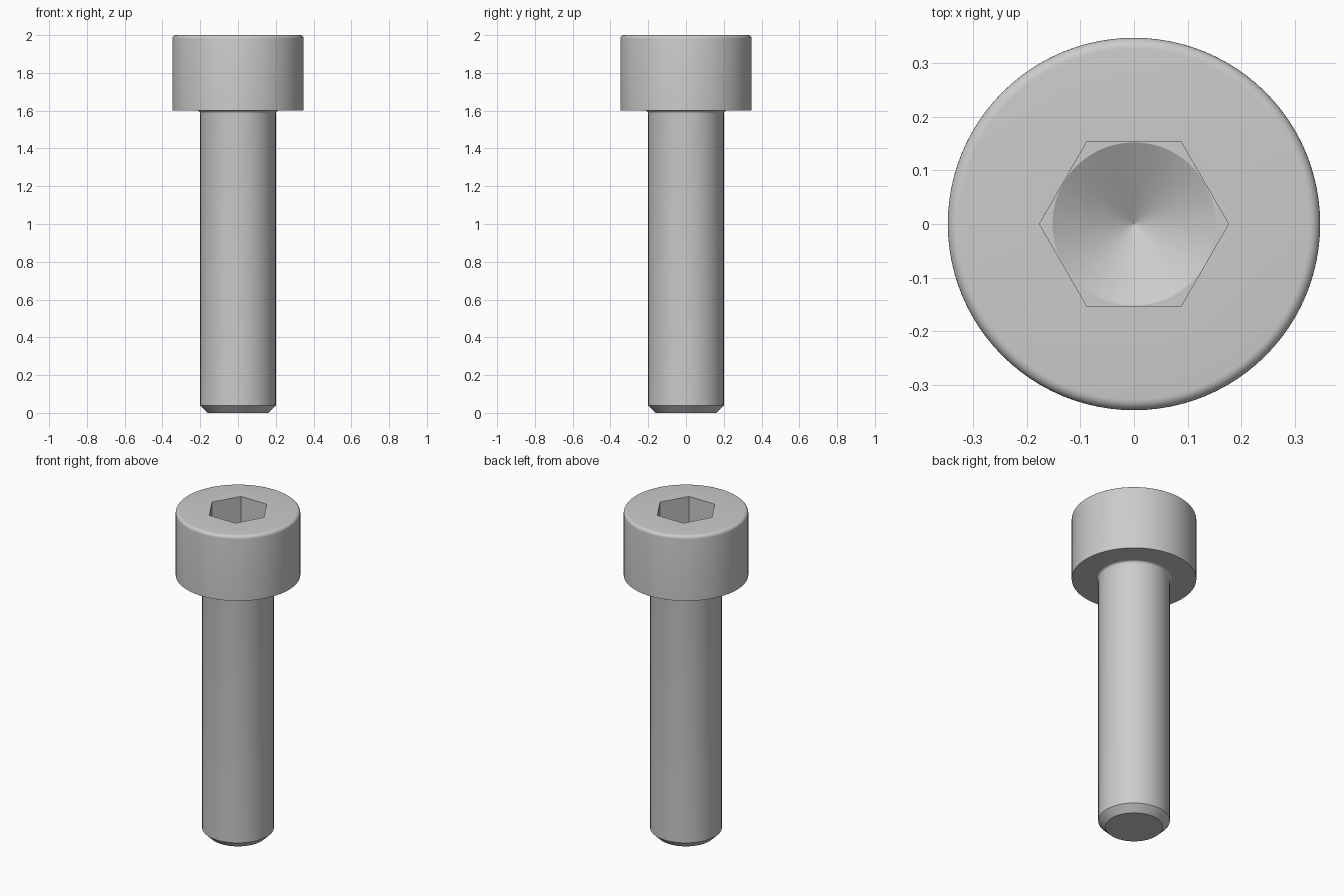
import bpy, bmesh, math

if "Cube" in bpy.data.objects:
    bpy.data.objects.remove(bpy.data.objects["Cube"])

SIDES = 96
HEAD_R, SHANK_R, HEX_R = 0.348, 0.2, 0.153
HEAD_Z, TOP, SOCKET_Z = 1.6, 2.0, 1.8
FILLET, ROUND, CHAMFER = 0.015, 0.02, 0.04
STEPS = 6

steel = bpy.data.materials.new("steel_grey")
steel.use_nodes = True
color = (0.6, 0.6, 0.6, 1)
steel.diffuse_color = color
steel.node_tree.nodes["Principled BSDF"].inputs["Base Color"].default_value = color


def arc(cx, cz, r, start, end):
    """Points of a circular arc in the profile plane, as (radius, height)."""
    angles = [math.radians(start + (end - start) * i / STEPS) for i in range(STEPS + 1)]
    return [(cx + r * math.cos(a), cz + r * math.sin(a)) for a in angles]


def ring(bm, radius, z, hexagonal=False):
    """Closed loop of vertices, either round or hexagonal with corners on x."""
    verts = []
    for i in range(SIDES):
        a = 2 * math.pi * i / SIDES
        r = radius
        if hexagonal:
            r /= math.cos(a % (math.pi / 3) - math.pi / 6)
        verts.append(bm.verts.new((r * math.cos(a), r * math.sin(a), z)))
    return verts


def bridge(bm, low, high):
    for i in range(SIDES):
        j = (i + 1) % SIDES
        bm.faces.new((low[i], low[j], high[j], high[i]))


bm = bmesh.new()

# Shank with chamfered tip, fillet under the head, head with rounded rim
profile = [(SHANK_R - CHAMFER, 0), (SHANK_R, CHAMFER)]
profile += arc(SHANK_R + FILLET, HEAD_Z - FILLET, FILLET, 180, 90)
profile += [(HEAD_R, HEAD_Z)]
profile += arc(HEAD_R - ROUND, TOP - ROUND, ROUND, 0, 90)
rings = [ring(bm, r, z) for r, z in profile]

# Hexagonal socket walls and the rim of its drilled floor
rings.append(ring(bm, HEX_R, TOP, True))
rings.append(ring(bm, HEX_R, SOCKET_Z, True))
rings.append(ring(bm, HEX_R - 0.0005, SOCKET_Z))
for low, high in zip(rings, rings[1:]):
    bridge(bm, low, high)

# Flat end of the shank
bm.faces.new(list(reversed(rings[0])))

# Drill point at the bottom of the socket
apex = bm.verts.new((0, 0, SOCKET_Z - HEX_R * math.tan(math.radians(30))))
rim = rings[-1]
cone_start = len(bm.faces)
for i in range(SIDES):
    bm.faces.new((rim[i], rim[(i + 1) % SIDES], apex))

mesh = bpy.data.meshes.new("socket_head_screw")
bm.to_mesh(mesh)
bm.free()
mesh.materials.append(steel)
screw = bpy.data.objects.new("socket_head_screw", mesh)
bpy.context.collection.objects.link(screw)

# Smooth round surfaces, crisp edges, plain facets on the drill point
bpy.ops.object.select_all(action='DESELECT')
screw.select_set(True)
bpy.context.view_layer.objects.active = screw
bpy.ops.object.shade_smooth_by_angle(angle=math.radians(25))
for face in mesh.polygons[cone_start:]:
    face.use_smooth = False
